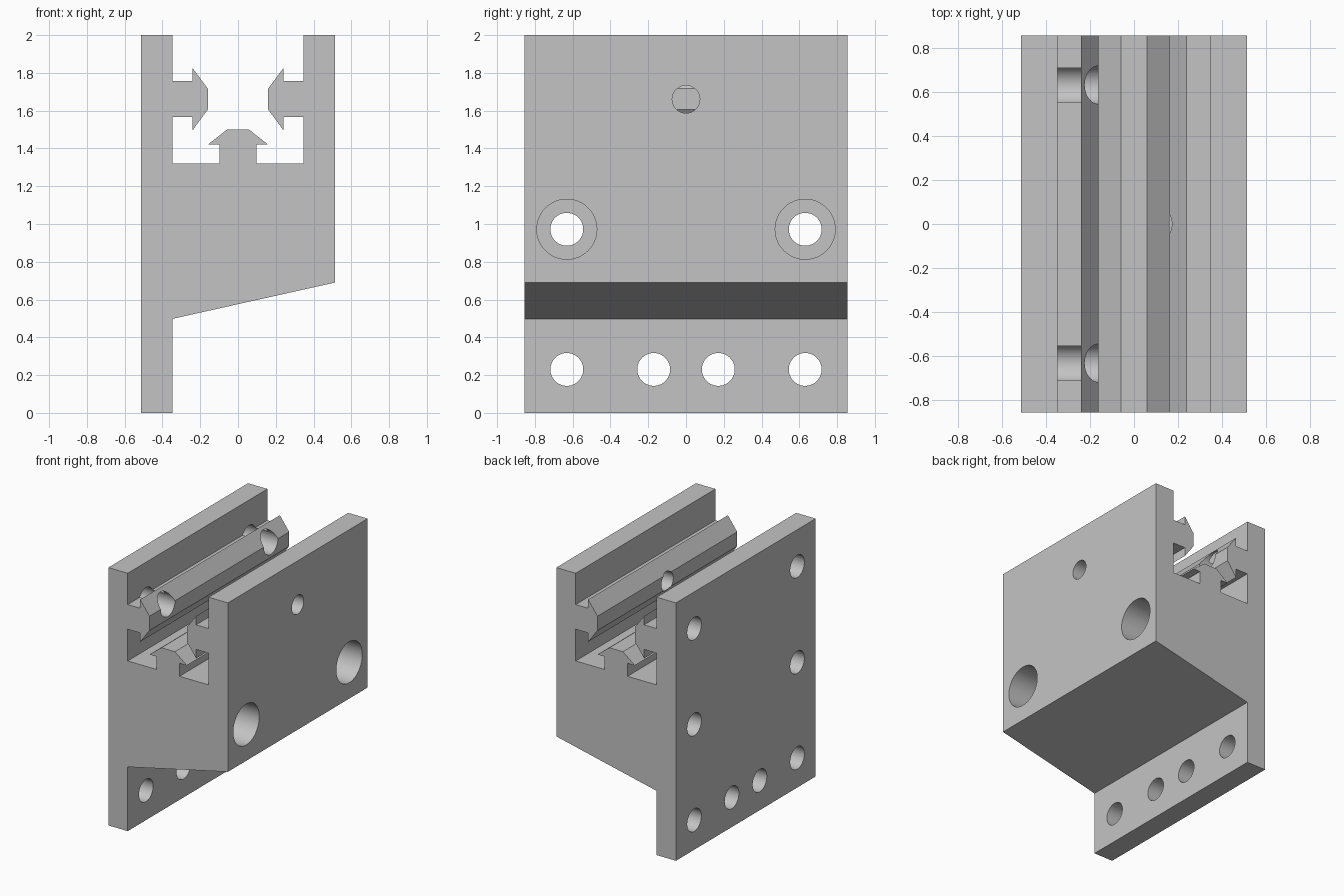
import bpy, bmesh, math
from mathutils import Matrix

cube = bpy.data.objects.get("Cube")
if cube:
    bpy.data.objects.remove(cube, do_unlink=True)

# Single metal colour
metal = bpy.data.materials.new("grey_metal")
metal.use_nodes = True
colour = (0.55, 0.55, 0.55, 1)
metal.diffuse_color = colour
metal.node_tree.nodes["Principled BSDF"].inputs["Base Color"].default_value = colour

HALF_W, HALF_D, SLOT = 0.513, 0.856, 0.347


def link_mesh(name, bm):
    bmesh.ops.recalc_face_normals(bm, faces=bm.faces)
    mesh = bpy.data.meshes.new(name)
    bm.to_mesh(mesh)
    bm.free()
    obj = bpy.data.objects.new(name, mesh)
    bpy.context.collection.objects.link(obj)
    mesh.materials.append(metal)
    return obj


def mirrored(points):
    return [(-x, z) for x, z in reversed(points)]


# Slot with side rails and a T-shaped floor rail: left half, then mirrored
side_rail = [(SLOT, 1.757), (0.24, 1.757), (0.24, 1.825), (0.16, 1.717),
             (0.16, 1.606), (0.24, 1.497), (0.24, 1.566), (SLOT, 1.566)]
floor_rail = [(SLOT, 1.32), (0.098, 1.32), (0.098, 1.42), (0.16, 1.42), (0.058, 1.5)]
half_slot = [(SLOT, 2)] + side_rail + floor_rail

# Outer outline: mounting plate, sloped underside, clamp wall
outline = [(-HALF_W, 2), (-HALF_W, 0), (-SLOT, 0), (-SLOT, 0.498),
           (HALF_W, 0.69), (HALF_W, 2)] + half_slot + mirrored(half_slot)

# Bracket body, extruded front to back
bm = bmesh.new()
face = bm.faces.new([bm.verts.new((x, -HALF_D, z)) for x, z in outline])
extruded = bmesh.ops.extrude_face_region(bm, geom=[face])["geom"]
bmesh.ops.translate(bm, vec=(0, 2 * HALF_D, 0),
                    verts=[v for v in extruded if isinstance(v, bmesh.types.BMVert)])
bracket = link_mesh("bracket_body", bm)


def drill(x0, x1, y, z, radius):
    """Cut a round hole along x through the bracket."""
    bm = bmesh.new()
    place = Matrix.Translation(((x0 + x1) / 2, y, z)) @ Matrix.Rotation(math.pi / 2, 4, 'Y')
    bmesh.ops.create_cone(bm, cap_ends=True, segments=48, radius1=radius,
                          radius2=radius, depth=x1 - x0, matrix=place)
    cutter = link_mesh("hole_cutter", bm)
    cutter.hide_render = True
    mod = bracket.modifiers.new("hole", 'BOOLEAN')
    mod.operation, mod.solver, mod.object = 'DIFFERENCE', 'EXACT', cutter
    bpy.context.view_layer.objects.active = bracket
    bpy.ops.object.modifier_apply(modifier=mod.name)
    bpy.data.objects.remove(cutter, do_unlink=True)


for side in (-1, 1):
    # Counterbored bolt holes through the block
    drill(-SLOT, 0.6, side * 0.631, 0.972, 0.159)
    drill(-0.6, -0.3, side * 0.631, 0.972, 0.087)
    # Upper holes through the plate and its rail
    drill(-0.6, -0.1, side * 0.631, 1.716, 0.087)
    # Row of holes along the plate foot
    for y in (0.171, 0.631):
        drill(-0.6, -0.3, side * y, 0.23, 0.087)

# Set screw hole through the clamp wall and its rail
drill(0.1, 0.6, 0, 1.66, 0.073)

bpy.ops.object.select_all(action='DESELECT')
bracket.select_set(True)
bpy.context.view_layer.objects.active = bracket
bpy.ops.object.shade_smooth_by_angle(angle=math.radians(25))
